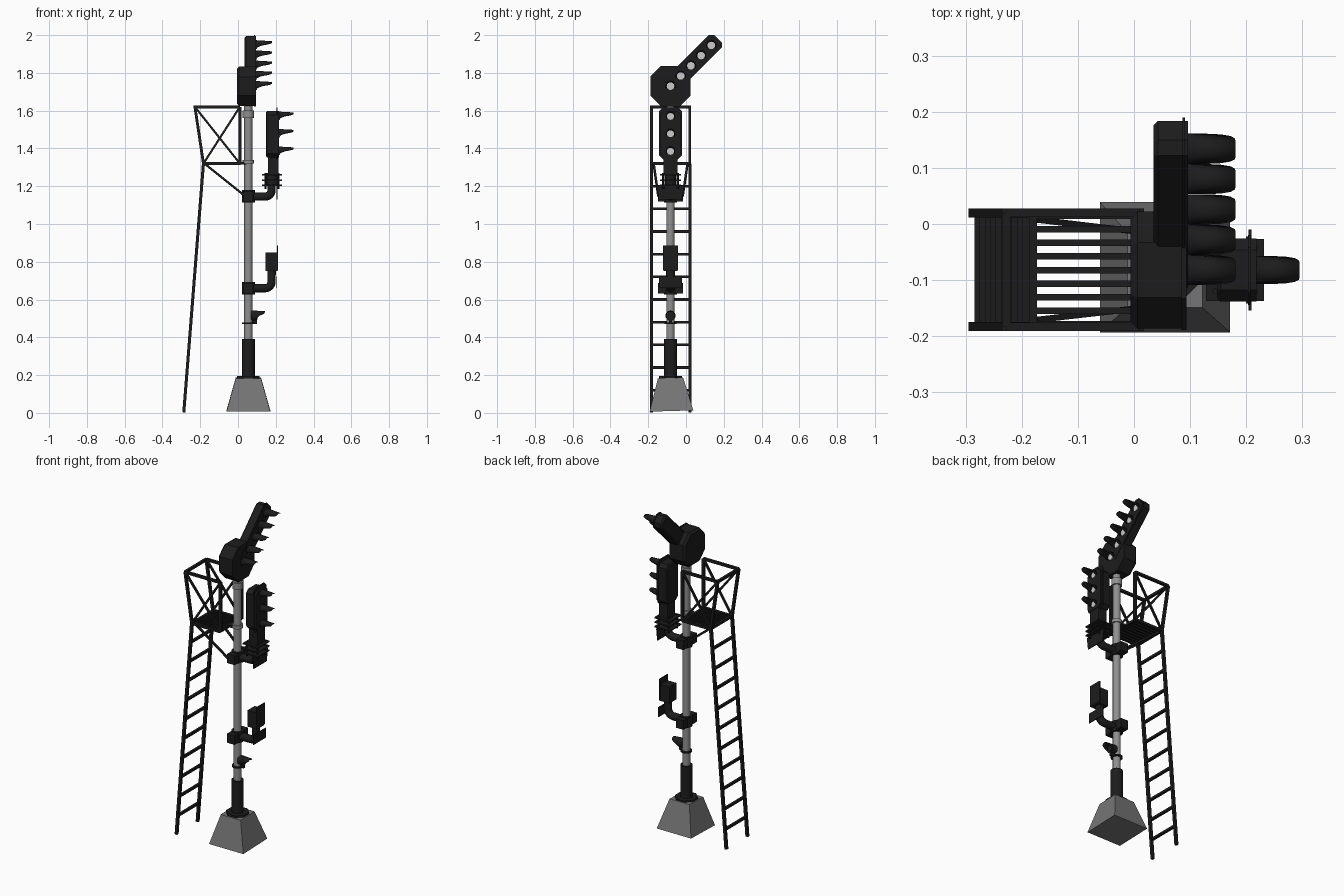
import bpy, bmesh, math
from mathutils import Vector, Matrix

if "Cube" in bpy.data.objects:
    bpy.data.objects.remove(bpy.data.objects["Cube"])

MX, MY = 0.055, -0.082            # mast axis


def mat(name, v):
    m = bpy.data.materials.new(name)
    m.diffuse_color = (v, v, v, 1)
    m.use_nodes = True
    m.node_tree.nodes["Principled BSDF"].inputs["Base Color"].default_value = m.diffuse_color
    return m


BLACK, STEEL = mat("black_paint", 0.012), mat("steel", 0.28)
STONE, GLASS = mat("concrete", 0.18), mat("lens_glass", 0.6)


def finish(name, bm, m, smooth=False):
    bmesh.ops.recalc_face_normals(bm, faces=bm.faces)
    me = bpy.data.meshes.new(name)
    bm.to_mesh(me)
    bm.free()
    ob = bpy.data.objects.new(name, me)
    bpy.context.collection.objects.link(ob)
    me.materials.append(m)
    if smooth:
        bpy.context.view_layer.objects.active = ob
        bpy.ops.object.select_all(action='DESELECT')
        ob.select_set(True)
        bpy.ops.object.shade_smooth_by_angle(angle=math.radians(40))
    return ob


def box(name, x0, x1, y0, y1, z0, z1, m=BLACK):
    bm = bmesh.new()
    bmesh.ops.create_cube(bm, size=1)
    for v in bm.verts:
        v.co = ((x0 + x1) / 2 + v.co.x * (x1 - x0), (y0 + y1) / 2 + v.co.y * (y1 - y0),
                (z0 + z1) / 2 + v.co.z * (z1 - z0))
    return finish(name, bm, m)


def cyl(name, a, b, r, r2=None, n=16, m=BLACK, turn=0.0):
    a, b = Vector(a), Vector(b)
    d = b - a
    bm = bmesh.new()
    rot = d.to_track_quat('Z', 'Y').to_matrix().to_4x4() @ Matrix.Rotation(turn, 4, 'Z')
    bmesh.ops.create_cone(bm, cap_ends=True, segments=n, radius1=r, radius2=r if r2 is None else r2,
                          depth=d.length, matrix=Matrix.Translation((a + b) / 2) @ rot)
    return finish(name, bm, m, n > 8)


def bar(name, a, b, w=0.016):
    return cyl(name, a, b, w * 0.7071, n=4, turn=math.pi / 4)


def prism(name, pts, x0, x1, bevel=0):
    """Outline in y,z extruded along x."""
    bm = bmesh.new()
    f = bm.faces.new([bm.verts.new((x0, y, z)) for y, z in pts])
    r = bmesh.ops.extrude_face_region(bm, geom=[f])
    for v in r['geom']:
        if isinstance(v, bmesh.types.BMVert):
            v.co.x = x1
    if bevel:
        bmesh.ops.bevel(bm, geom=[e for e in bm.edges if all(abs(v.co.x - x0) < 1e-5 for v in e.verts)],
                        offset=bevel, segments=1, affect='EDGES')
    return finish(name, bm, BLACK)


def chamfered(cy, cz, hw, hh, c):
    return [(cy + y, cz + z) for y, z in ((hw, hh - c), (hw - c, hh), (c - hw, hh), (-hw, hh - c),
                                          (-hw, c - hh), (c - hw, -hh), (hw - c, -hh), (hw, c - hh))]


def lamp(name, x, y, z, r, length):
    """Lens disc with a cut-away tubular visor above it."""
    cyl(name + "_lens", (x - 0.005, y, z), (x + 0.004, y, z), r * 0.75, m=GLASS)
    bm = bmesh.new()
    rings = []
    for i in range(17):
        a = math.radians(-115 + 230 * i / 16)
        c = math.cos(a)
        ln = length * (0.3 + 0.7 * math.sin(min(max(c, 0) * 1.9, math.pi / 2))) if c > 0 \
            else length * 0.3 * (1 + c * 1.8)
        rings.append([bm.verts.new((xx, y + r * math.sin(a), z + r * c - (xx - x) * 0.06))
                      for xx in (x - 0.003, x + ln)])
    for p, q in zip(rings, rings[1:]):
        bm.faces.new((p[0], q[0], q[1], p[1]))
    ob = finish(name + "_visor", bm, BLACK, True)
    s = ob.modifiers.new("thickness", 'SOLIDIFY')
    s.thickness = 0.003


def pipe(name, z0, z1, x1=0.178, r=0.023, bend=0.035):
    """Elbow bracket: out from the mast, then upward."""
    pts = [(MX, z0)]
    for i in range(7):
        a = math.pi / 2 * i / 6
        pts.append((x1 - bend + bend * math.sin(a), z0 + bend - bend * math.cos(a)))
    pts.append((x1, z1))
    cu = bpy.data.curves.new(name, 'CURVE')
    cu.dimensions, cu.bevel_depth, cu.bevel_resolution, cu.use_fill_caps = '3D', r, 3, True
    sp = cu.splines.new('POLY')
    sp.points.add(len(pts) - 1)
    for p, (x, z) in zip(sp.points, pts):
        p.co = (x, MY, z, 1)
    cu.materials.append(BLACK)
    ob = bpy.data.objects.new(name, cu)
    bpy.context.collection.objects.link(ob)
    bpy.ops.object.select_all(action='DESELECT')
    ob.select_set(True)
    bpy.context.view_layer.objects.active = ob
    bpy.ops.object.convert(target='MESH')
    bpy.ops.object.shade_smooth_by_angle(angle=math.radians(40))


# Foundation, flange, sleeve, mast
Q = math.sqrt(2)
cyl("foundation", (MX, MY + 0.005, 0.01), (MX, MY, 0.185), 0.116 * Q, 0.067 * Q, 4, STONE, math.pi / 4)
cyl("base_flange", (MX, MY, 0.183), (MX, MY, 0.196), 0.065, n=8, turn=math.pi / 8)
cyl("mast_sleeve", (MX, MY, 0.19), (MX, MY, 0.39), 0.034)
cyl("mast", (MX, MY, 0.38), (MX, MY, 1.65), 0.022, m=STEEL)
for z0, z1 in ((1.56, 1.60), (1.32, 1.34)):
    cyl("mast_collar", (MX, MY, z0), (MX, MY, z1), 0.03, m=STEEL)

# Ladder
YS = (-0.183, 0.02)
for y in YS:
    bar("ladder_rail", (-0.287, y, 0.003), (-0.183, y, 1.32))
for i in range(1, 11):
    z = 0.12 * i
    x = -0.287 + 0.104 * z / 1.32
    bar("ladder_rung", (x, YS[0], z), (x, YS[1], z), 0.014)

# Service platform with railings and braces
for y in YS:
    lo, li, uo, ui = (-0.183, y, 1.32), (0.01, y, 1.32), (-0.228, y, 1.62), (0.01, y, 1.62)
    for a, b in ((lo, li), (lo, uo), (uo, ui), (li, ui)):
        bar("railing_frame", a, b, 0.015)
    for a, b in ((lo, ui), (uo, li)):
        bar("railing_cross", a, b, 0.011)
    s = 1 if y > MY else -1
    bar("platform_brace", (-0.175, y - s * 0.012, 1.318), (0.035, MY + s * 0.065, 1.15), 0.011)
bar("railing_top_bar", (-0.228, YS[0], 1.62), (-0.228, YS[1], 1.62), 0.015)
for x in (-0.18, 0.005):
    bar("platform_crossbar", (x, YS[0], 1.32), (x, YS[1], 1.32), 0.014)
for i in range(9):
    y = MY + (i - 4) * 0.0242
    box("platform_slat", -0.18, 0.01, y - 0.0058, y + 0.0058, 1.313, 1.328)
box("platform_mast_tie", 0.0, MX, MY - 0.02, MY + 0.02, 1.315, 1.328)

# Upper octagonal head with diagonal arm
HZ = 1.73
prism("octagon_head", chamfered(MY, HZ, 0.104, 0.104, 0.055), -0.006, 0.09, 0.012)
prism("octagon_plate", chamfered(MY, HZ, 0.107, 0.107, 0.056), 0.085, 0.094)


def arm_outline(g):
    uv = [(0, 0.046 + g), (0.334 + g, 0.046 + g), (0.354 + g, 0.026 + g),
          (0.354 + g, -0.026 - g), (0.334 + g, -0.046 - g), (0, -0.046 - g)]
    return [(MY + (u - v) / Q, HZ + (u + v) / Q) for u, v in uv]


prism("arm_housing", arm_outline(-0.002), 0.035, 0.096, 0.008)
prism("arm_plate", arm_outline(0.002), 0.086, 0.091)
for i in range(5):
    lamp("arm_lamp", 0.096, MY + 0.054 * i, HZ + 0.054 * i, 0.027, 0.085)

# Main three-lamp head on its bracket
prism("main_head", chamfered(MY, 1.475, 0.056, 0.122, 0.02), 0.148, 0.218, 0.006)
prism("main_plate", chamfered(MY, 1.48, 0.062, 0.138, 0.022), 0.203, 0.208)
for z in (1.57, 1.478, 1.385):
    lamp("main_lamp", 0.218, MY, z, 0.025, 0.077)
box("head_neck", 0.158, 0.215, MY - 0.036, MY + 0.036, 1.26, 1.37)
for z in (1.26, 1.232, 1.205):
    box("mount_plate", 0.128, 0.232, MY - 0.055, MY + 0.055, z - 0.004, z + 0.004)
for x in (0.145, 0.215):
    for y in (MY - 0.038, MY + 0.038):
        cyl("mount_bolt", (x, y, 1.185), (x, y, 1.27), 0.006, n=6)
cyl("mount_stub", (0.178, MY, 1.2), (0.178, MY, 1.27), 0.03)
pipe("upper_elbow", 1.145, 1.24)
prism("upper_sign_plate", [(MY - 0.072, 1.205), (MY + 0.072, 1.205), (MY + 0.062, 1.13),
                           (MY - 0.062, 1.13)], 0.204, 0.209)

# Mast clamps
for z in (1.147, 0.66):
    cyl("mast_clamp", (MX, MY, z - 0.032), (MX, MY, z + 0.032), 0.035)
    for s in (-1, 1):
        box("clamp_ear", MX - 0.025, MX + 0.025, MY + s * 0.045 - 0.02, MY + s * 0.045 + 0.02,
            z - 0.028, z + 0.028)

# Lower indicator box
pipe("lower_elbow", 0.66, 0.76)
box("indicator_box", 0.146, 0.21, MY - 0.034, MY + 0.034, 0.75, 0.85)
box("indicator_face", 0.206, 0.212, MY - 0.04, MY + 0.04, 0.755, 0.885)
box("lower_sign_plate", 0.2, 0.204, MY - 0.06, MY + 0.06, 0.662, 0.722)

# Small marker lamp
cyl("marker_strap", (MX, MY, 0.47), (MX, MY, 0.479), 0.033)
box("marker_bracket", MX, 0.1, MY - 0.008, MY + 0.008, 0.471, 0.5)
cyl("marker_body", (0.07, MY, 0.515), (0.1, MY, 0.515), 0.027)
lamp("marker_lamp", 0.1, MY, 0.515, 0.026, 0.042)
bpy.data.objects["marker_lamp_lens"].data.materials[0] = BLACK
